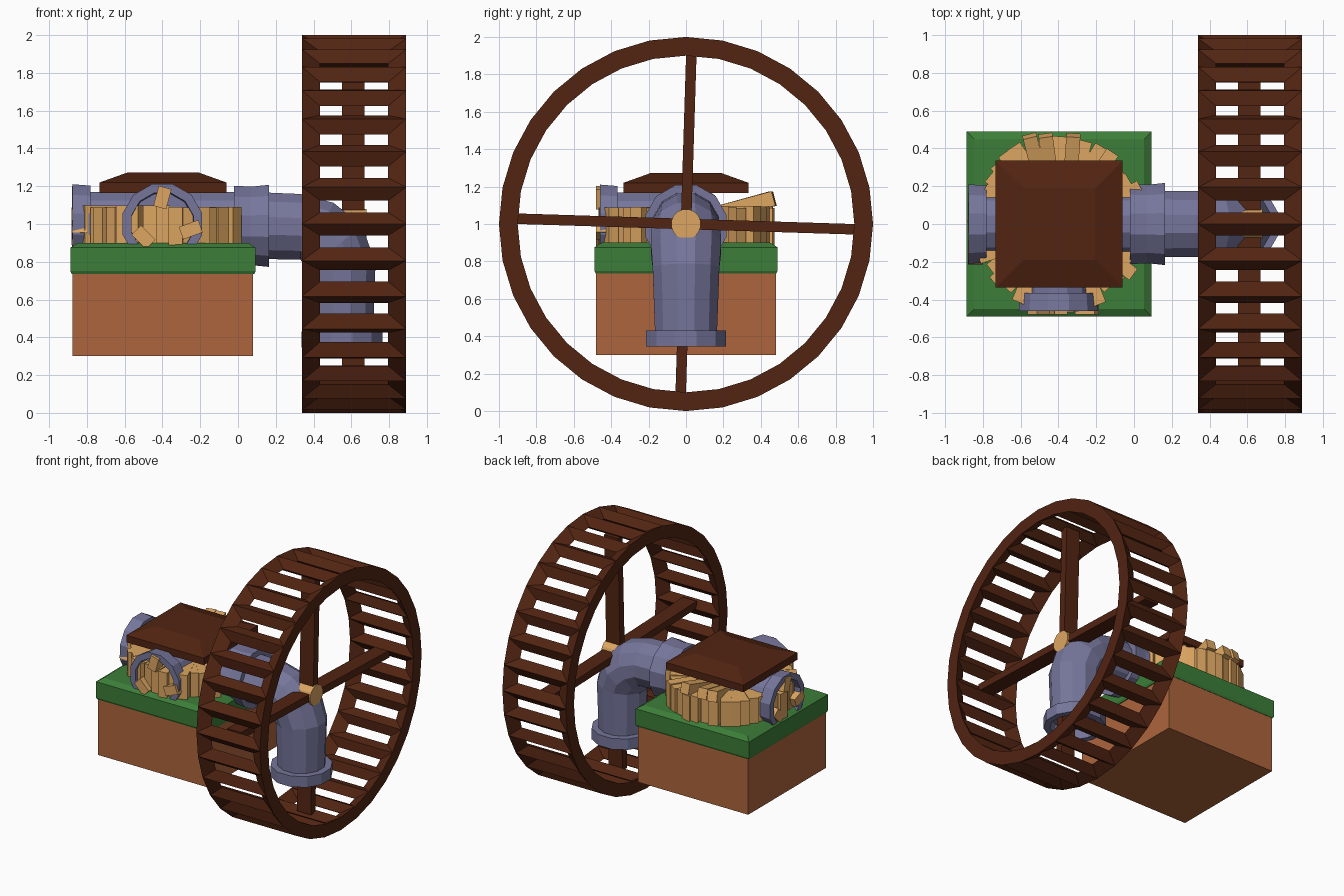
import bpy, bmesh, math, random
from mathutils import Vector, Matrix

if "Cube" in bpy.data.objects:
    bpy.data.objects.remove(bpy.data.objects["Cube"])

random.seed(4)


def mat(name, c):
    m = bpy.data.materials.new(name)
    m.diffuse_color = (*c, 1)
    m.use_nodes = True
    m.node_tree.nodes["Principled BSDF"].inputs["Base Color"].default_value = m.diffuse_color
    return m


DARK = mat("dark_wood", (0.085, 0.018, 0.006))
BROWN = mat("clay_brown", (0.42, 0.13, 0.045))
GREEN = mat("grass_green", (0.045, 0.21, 0.04))
TAN = mat("light_wood", (0.72, 0.38, 0.12))
BLUE = mat("pipe_blue", (0.18, 0.18, 0.33))


def finish(bm, name, material):
    bmesh.ops.remove_doubles(bm, verts=bm.verts, dist=1e-5)
    bmesh.ops.recalc_face_normals(bm, faces=bm.faces)
    me = bpy.data.meshes.new(name)
    bm.to_mesh(me)
    bm.free()
    me.materials.append(material)
    ob = bpy.data.objects.new(name, me)
    bpy.context.collection.objects.link(ob)
    return ob


def add_box(bm, size, matrix):
    return bmesh.ops.create_cube(bm, size=1, matrix=matrix @ Matrix.Diagonal((*size, 1)))


def box(name, lo, hi, material, bevel=0):
    bm = bmesh.new()
    lo, hi = Vector(lo), Vector(hi)
    add_box(bm, hi - lo, Matrix.Translation((lo + hi) / 2))
    ob = finish(bm, name, material)
    if bevel:
        b = ob.modifiers.new("bevel", 'BEVEL')
        b.width, b.segments = bevel, 1
    return ob


def tube(name, rings, material, sides=12):
    """Sweep through rings of (centre, direction, radius), capped at both ends."""
    bm = bmesh.new()
    loops = []
    for c, d, r in rings:
        d = Vector(d).normalized()
        u = Vector((1, 0, 0)) if abs(d.y) > 0.9 else Vector((0, 1, 0))
        w = d.cross(u)
        loops.append([bm.verts.new(Vector(c) + r * (u * math.cos(a) + w * math.sin(a)))
                      for a in (2 * math.pi * (i + 0.5) / sides for i in range(sides))])
    for a, b in zip(loops, loops[1:]):
        for i in range(sides):
            j = (i + 1) % sides
            bm.faces.new((a[i], a[j], b[j], b[i]))
    bm.faces.new(loops[0])
    bm.faces.new(loops[-1])
    return finish(bm, name, material)


# Wheel: 32-sided lattice drum, each cell framed by bevelled slats and rims
N, X0, X1 = 32, 0.34, 0.89
bm = bmesh.new()


def drum(k, r, x):
    a = 2 * math.pi * k / N
    return Vector((x, r * math.cos(a), 1 + r * math.sin(a)))


for k in range(N):
    hole = [drum(k, 0.95, x).lerp(drum(k + 1, 0.95, x), t)
            for x, t in ((X0 + .095, .33), (X0 + .095, .67), (X1 - .095, .67), (X1 - .095, .33))]
    for r in (1.0, 0.9):
        edge = [drum(k, r, X0), drum(k + 1, r, X0), drum(k + 1, r, X1), drum(k, r, X1)]
        for i in range(4):
            j = (i + 1) % 4
            bm.faces.new([bm.verts.new(p) for p in (edge[i], edge[j], hole[j], hole[i])])
    for x in (X0, X1):
        bm.faces.new([bm.verts.new(p) for p in
                      (drum(k, 1, x), drum(k + 1, 1, x), drum(k + 1, .9, x), drum(k, .9, x))])
finish(bm, "wheel_rim", DARK)

# Spokes and hub
bm = bmesh.new()
for a in (0, 90):
    m = Matrix.Translation((0.61, 0, 1)) @ Matrix.Rotation(math.radians(a - 1.8), 4, 'X')
    add_box(bm, (0.12, 1.84, 0.056), m)
finish(bm, "wheel_spokes", DARK)
tube("wheel_hub", [((0.53, 0, 1), (1, 0, 0), .08), ((0.68, 0, 1), (1, 0, 0), .08)], TAN, 16)

# Ground block
box("earth_block", (-0.875, -0.48, 0.30), (0.08, 0.48, 0.76), BROWN)
bm = bmesh.new()
for z0, z1, s0, s1 in ((0.735, 0.75, .965, .98), (0.75, 0.875, .98, .98), (0.875, 0.90, .98, .90)):
    vs = [[bm.verts.new((-0.397 + sx * s / 2, sy * s / 2, z))
           for sx, sy in ((-1, -1), (1, -1), (1, 1), (-1, 1))] for z, s in ((z0, s0), (z1, s1))]
    for i in range(4):
        j = (i + 1) % 4
        bm.faces.new((vs[0][i], vs[0][j], vs[1][j], vs[1][i]))
    if z0 == 0.735:
        bm.faces.new(vs[0])
    if z1 == 0.90:
        bm.faces.new(vs[1])
finish(bm, "grass_slab", GREEN)

# Roof: vertical skirt with a low truncated pyramid on top
bm = bmesh.new()
levels = [[bm.verts.new((-0.397 + sx * h, sy * h, z))
           for sx, sy in ((-1, -1), (1, -1), (1, 1), (-1, 1))]
          for z, h in ((1.165, .335), (1.22, .335), (1.272, .19))]
for a, b in zip(levels, levels[1:]):
    for i in range(4):
        j = (i + 1) % 4
        bm.faces.new((a[i], a[j], b[j], b[i]))
bm.faces.new(levels[0])
bm.faces.new(levels[-1])
finish(bm, "roof", DARK)

# Ring of rough boards around the tower
bm = bmesh.new()
C = Vector((-0.4, 0, 0))
COUNT = 38
for k in range(COUNT):
    a = 2 * math.pi * (k + 0.5) / COUNT
    outer = random.uniform(0.43, 0.48)
    m = (Matrix.Translation(C) @ Matrix.Rotation(a, 4, 'Z')
         @ Matrix.Translation((outer - 0.1, 0, random.uniform(0.985, 0.998)))
         @ Matrix.Rotation(random.uniform(-.12, .12), 4, 'Z'))
    add_box(bm, (0.2, 0.074, 0.2), m)
finish(bm, "tower_boards", TAN)

# Boards leaning up at the back
bm = bmesh.new()
for x, yaw in ((-0.52, 14), (-0.45, 8), (-0.33, -4)):
    m = (Matrix.Translation((x, 0.335, 1.10)) @ Matrix.Rotation(math.radians(yaw), 4, 'Z')
         @ Matrix.Rotation(math.radians(15), 4, 'X'))
    add_box(bm, (0.075, 0.28, 0.08), m)
finish(bm, "leaning_boards", TAN)

# Loose boards in the front and left pipe mouths
bm = bmesh.new()
for turn in (0, -90):
    base = Matrix.Translation((-0.4, 0, 1)) @ Matrix.Rotation(math.radians(turn), 4, 'Z')
    for x, z, tilt in ((0.0, 0.14, 15), (-0.10, -0.07, -45), (0.15, -0.03, 70)):
        m = base @ Matrix.Translation((x, -0.44, z)) @ Matrix.Rotation(math.radians(tilt), 4, 'Y')
        add_box(bm, (0.07, 0.08, 0.11), m)
finish(bm, "mouth_boards", TAN)


# Pipe mouths to the front and left, with hollow flanges
def mouth(name, d, end):
    d = Vector(d)
    o = Vector((-0.4, 0, 1))
    prof = ((0, .175), (end - .095, .175), (end - .095, .21), (end, .218), (end, .17), (end - .08, .165))
    tube(name, [(o + d * s, d, r) for s, r in prof], BLUE)


mouth("front_pipe", (0, -1, 0), 0.46)
mouth("left_pipe", (-1, 0, 0), 0.475)

# Outlet pipe: collar, elbow and flared open end
X, Z = (1, 0, 0), (0, 0, -1)
tube("outlet_pipe", [
    ((-0.4, 0, 1), X, .175), ((-0.02, 0, 1), X, .175), ((-0.02, 0, .99), X, .22),
    ((0.07, 0, .99), X, .215), ((0.165, 0, .99), X, .225), ((0.165, 0, .99), X, .182),
    ((0.33, 0, .985), X, .18), ((0.43, 0, .945), (1, 0, -.45), .19),
    ((0.51, 0, .875), (1, 0, -1.3), .195), ((0.55, 0, .77), (.1, 0, -1), .185),
    ((0.55, 0, .43), Z, .172), ((0.55, 0, .43), Z, .222), ((0.55, 0, .345), Z, .222),
    ((0.55, 0, .345), Z, .175), ((0.55, 0, .42), Z, .165)], BLUE)
